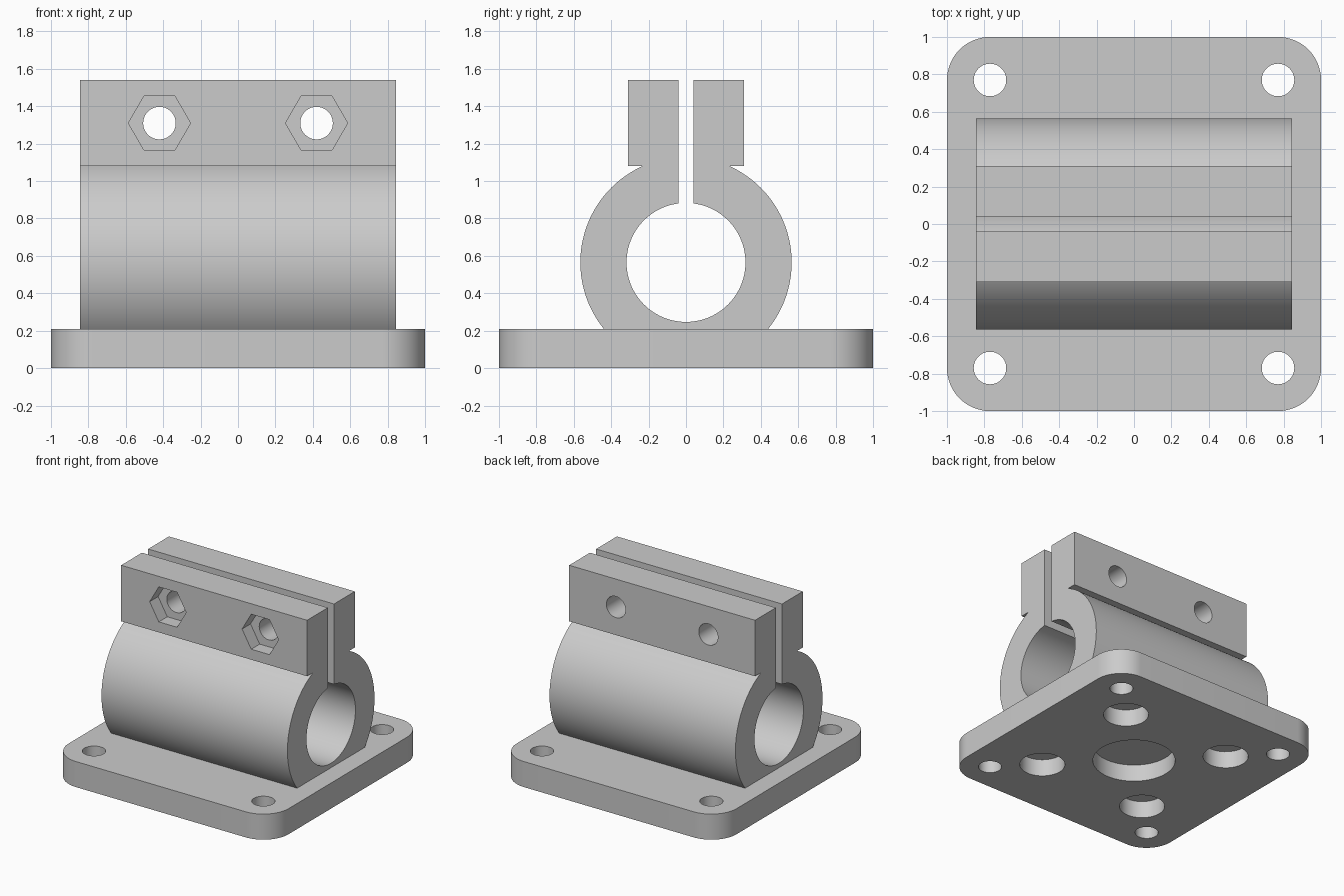
import bpy
import bmesh
from math import sin, cos, pi, asin, acos, radians
from mathutils import Matrix, Vector

cube = bpy.data.objects.get("Cube")
if cube:
    bpy.data.objects.remove(cube)

grey = bpy.data.materials.new("machined_grey")
grey.use_nodes = True
colour = (0.6, 0.6, 0.6, 1)
grey.diffuse_color = colour
grey.node_tree.nodes["Principled BSDF"].inputs["Base Color"].default_value = colour

PLATE_TOP = 0.21
AXIS_Z = 0.565
OUTER, BORE = 0.565, 0.318
HALF_LENGTH = 0.845
SLOT, LUG = 0.04, 0.31
LUG_BOTTOM, LUG_TOP = 1.08, 1.54


def arc(cx, cy, r, start, end, steps):
    angles = [start + (end - start) * i / steps for i in range(steps + 1)]
    return [(cx + r * cos(a), cy + r * sin(a)) for a in angles]


def prism(name, points, offset):
    """Extrude a closed outline of 3D points along offset."""
    bm = bmesh.new()
    face = bm.faces.new([bm.verts.new(p) for p in points])
    out = bmesh.ops.extrude_face_region(bm, geom=[face])
    moved = [v for v in out["geom"] if isinstance(v, bmesh.types.BMVert)]
    bmesh.ops.translate(bm, verts=moved, vec=offset)
    bmesh.ops.recalc_face_normals(bm, faces=bm.faces)
    mesh = bpy.data.meshes.new(name)
    bm.to_mesh(mesh)
    bm.free()
    mesh.materials.append(grey)
    obj = bpy.data.objects.new(name, mesh)
    bpy.context.collection.objects.link(obj)
    return obj


def combine(target, tool, operation):
    mod = target.modifiers.new("boolean", "BOOLEAN")
    mod.operation = operation
    mod.solver = "EXACT"
    mod.object = tool
    bpy.context.view_layer.objects.active = target
    bpy.ops.object.modifier_apply(modifier=mod.name)
    bpy.data.objects.remove(tool)


def drill_up(target, x, y, r, depth, sides=48):
    """Hole from the underside to the given depth."""
    outline = [(px, py, -0.1) for px, py in arc(x, y, r, 0, 2 * pi, sides)[:-1]]
    combine(target, prism("hole_cutter", outline, (0, 0, depth + 0.1)), "DIFFERENCE")


def drill_back(target, x, z, r, y_end, sides=48):
    """Hole from in front of the lugs back to y_end."""
    outline = [(px, -0.5, pz) for px, pz in arc(x, z, r, 0, 2 * pi, sides)[:-1]]
    combine(target, prism("bolt_cutter", outline, (0, y_end + 0.5, 0)), "DIFFERENCE")


# Base plate with rounded corners
corner = 0.23
outline = []
for i, (sx, sy) in enumerate([(1, 1), (-1, 1), (-1, -1), (1, -1)]):
    outline += arc(sx * (1 - corner), sy * (1 - corner), corner,
                   i * pi / 2, (i + 1) * pi / 2, 16)
block = prism("shaft_support_block", [(x, y, 0) for x, y in outline], (0, 0, PLATE_TOP))

# Split clamp: keyhole profile with two lugs, its foot sunk in the plate
foot = PLATE_TOP - 0.03
shoulder = asin((LUG_BOTTOM - AXIS_Z) / OUTER)
base = asin((foot - AXIS_Z) / OUTER)
side = [(SLOT, LUG_TOP), (LUG, LUG_TOP), (LUG, LUG_BOTTOM)]
side += arc(0, AXIS_Z, OUTER, shoulder, base, 48)
gap = acos(SLOT / BORE)
bore = arc(0, AXIS_Z, BORE, pi - gap, 2 * pi + gap, 90)
profile = side + [(-y, z) for y, z in reversed(side)] + bore
clamp = prism("split_clamp", [(-HALF_LENGTH, y, z) for y, z in profile],
              (2 * HALF_LENGTH, 0, 0))
combine(block, clamp, "UNION")

# Mounting holes, blind pockets below, and the central recess
for sx in (-1, 1):
    for sy in (-1, 1):
        drill_up(block, sx * 0.77, sy * 0.77, 0.087, 0.4)
        drill_up(block, sx * 0.49, sy * 0.49, 0.17, 0.14)
drill_up(block, 0, 0, 0.31, 0.14, 64)

# Clamping bolt holes with hexagonal nut pockets in the front lug
for x in (-0.42, 0.42):
    drill_back(block, x, 1.31, 0.087, 0.5)
    drill_back(block, x, 1.31, 0.166, -LUG + 0.11, 6)

# Smooth the curved walls, keep machined edges sharp
bpy.ops.object.select_all(action="DESELECT")
block.select_set(True)
bpy.context.view_layer.objects.active = block
bpy.ops.object.shade_smooth_by_angle(angle=radians(30))
